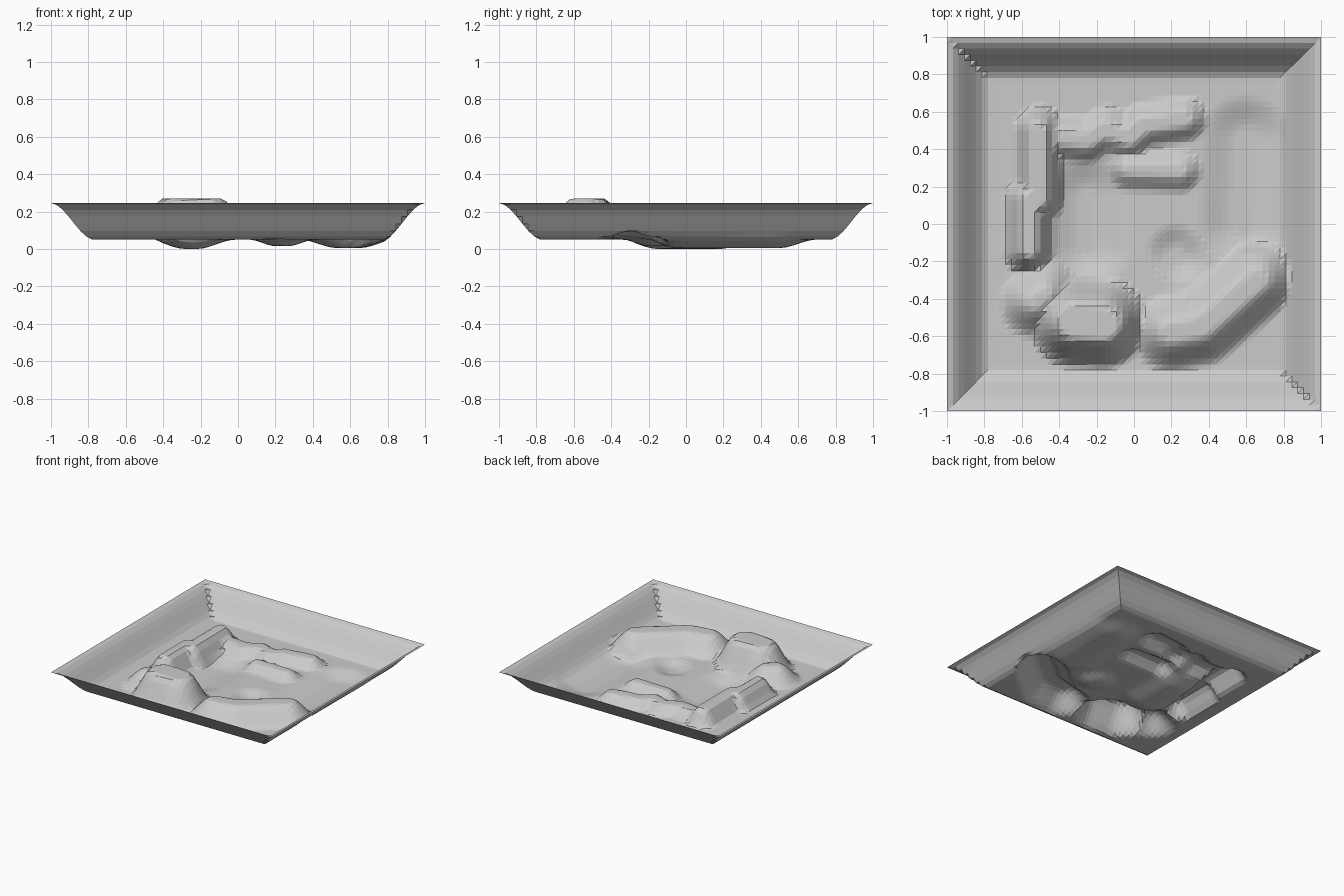
import bpy
from mathutils import Vector

if "Cube" in bpy.data.objects:
    bpy.data.objects.remove(bpy.data.objects["Cube"])

CELLS = 64
FLOOR = 0.05
RIM = 0.245

# Each brush: path, height at its core, flat core radius, outer foot radius
HILLS = [
    ([(-0.32, -0.52), (-0.17, -0.53)], 0.27, 0.08, 0.25),   # tall front hill
    ([(-0.53, -0.42), (-0.48, -0.38)], 0.18, 0.02, 0.2),    # its shoulder
    ([(0.2, -0.58), (0.36, -0.55), (0.66, -0.3)], 0.19, 0.04, 0.22),  # long hill
]
WALLS = [
    ([(-0.56, -0.14), (-0.56, 0.13)], 0.18, 0.03, 0.14),
    ([(-0.51, 0.13), (-0.51, 0.5)], 0.18, 0.03, 0.14),
    ([(-0.48, 0.47), (-0.25, 0.45), (-0.15, 0.51), (-0.03, 0.46),
      (0.05, 0.53), (0.27, 0.56)], 0.12, 0.03, 0.13),
    ([(-0.02, 0.29), (0.25, 0.28)], 0.11, 0.02, 0.12),
]
HOLLOWS = [
    ([(-0.25, -0.12), (-0.25, 0.15)], 0.0, 0.03, 0.24),
    ([(0.25, -0.18), (0.22, -0.15)], 0.015, 0.02, 0.16),
    ([(0.58, 0.0), (0.6, 0.45)], 0.005, 0.05, 0.25),
]


def smooth(t):
    t = max(0.0, min(1.0, t))
    return t * t * (3 - 2 * t)


def distance(p, path):
    best = 9.0
    for a, b in zip(path, path[1:]):
        a, b = Vector(a), Vector(b)
        d = b - a
        t = max(0.0, min(1.0, (p - a).dot(d) / d.length_squared))
        best = min(best, (p - a - d * t).length)
    return best


def brush(p, path, top, core, foot):
    return (top - FLOOR) * smooth((foot - distance(p, path)) / (foot - core))


def height(x, y):
    p = Vector((x, y))
    raised = max(brush(p, *b) for b in HILLS + WALLS)
    sunk = min(brush(p, *b) for b in HOLLOWS)
    rim = (RIM - FLOOR) * smooth((max(abs(x), abs(y)) - 0.77) / 0.23)
    return FLOOR + max(raised, rim) + (sunk if raised < 0.001 else sunk * smooth(1 - raised * 20))


# Terrain sheet: a grid of triangles shaped by the height rule
n = CELLS + 1
axis = [2 * i / CELLS - 1 for i in range(n)]
verts = [(x, y, height(x, y)) for y in axis for x in axis]
faces = []
for j in range(CELLS):
    for i in range(CELLS):
        a = j * n + i
        faces += [(a, a + 1, a + n + 1), (a, a + n + 1, a + n)]

mesh = bpy.data.meshes.new("terrain")
mesh.from_pydata(verts, [], faces)
terrain = bpy.data.objects.new("terrain", mesh)
bpy.context.collection.objects.link(terrain)

# Plain grey surface
grey = bpy.data.materials.new("light grey")
grey.use_nodes = True
colour = (0.6, 0.6, 0.6, 1)
grey.diffuse_color = colour
grey.node_tree.nodes["Principled BSDF"].inputs["Base Color"].default_value = colour
mesh.materials.append(grey)
